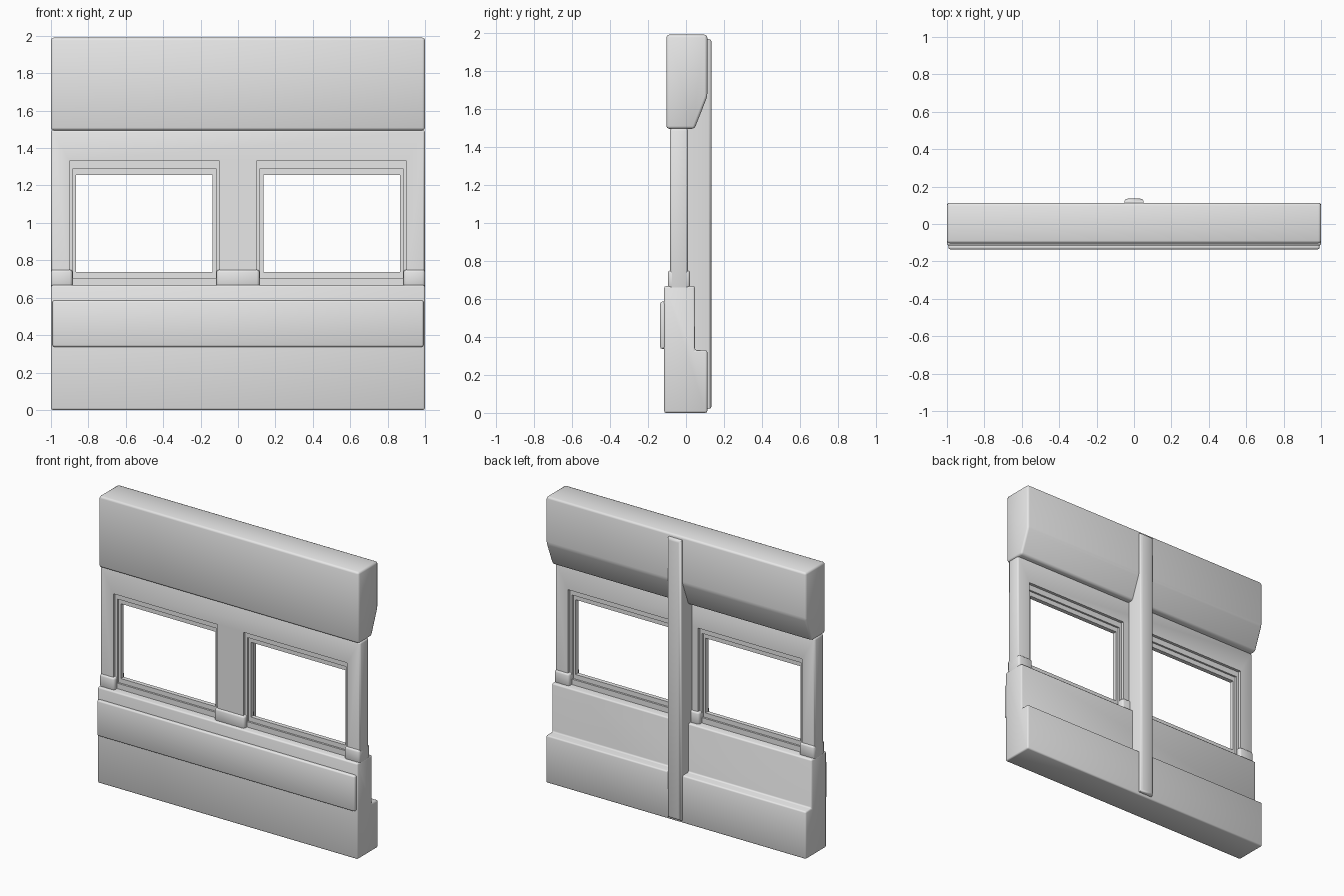
import bpy, bmesh, math

if "Cube" in bpy.data.objects:
    bpy.data.objects.remove(bpy.data.objects["Cube"])

grey = bpy.data.materials.new("plain_grey")
grey.diffuse_color = (0.8, 0.8, 0.8, 1)
grey.use_nodes = True
grey.node_tree.nodes["Principled BSDF"].inputs["Base Color"].default_value = grey.diffuse_color


def finish(name, bm, bevel, keep, segments):
    bmesh.ops.recalc_face_normals(bm, faces=bm.faces[:])
    if bevel:
        edges = [e for e in bm.edges if keep is None or all(keep(v.co) for v in e.verts)]
        bmesh.ops.bevel(bm, geom=edges, offset=bevel, segments=segments,
                        profile=0.5, affect='EDGES', clamp_overlap=True)
    mesh = bpy.data.meshes.new(name)
    bm.to_mesh(mesh)
    bm.free()
    ob = bpy.data.objects.new(name, mesh)
    bpy.context.collection.objects.link(ob)
    mesh.materials.append(grey)
    bpy.ops.object.select_all(action='DESELECT')
    ob.select_set(True)
    bpy.context.view_layer.objects.active = ob
    bpy.ops.object.shade_smooth_by_angle(angle=math.radians(50))
    return ob


def prism(name, pts, axis, a, b, bevel=0.0, keep=None, segments=2):
    """Extrude an outline from a to b; 'x' takes (y, z) points, 'y' takes (x, z)."""
    bm = bmesh.new()
    place = (lambda p: (a, p[0], p[1])) if axis == 'x' else (lambda p: (p[0], a, p[1]))
    face = bm.faces.new([bm.verts.new(place(p)) for p in pts])
    out = bmesh.ops.extrude_face_region(bm, geom=[face])
    shift = (b - a, 0, 0) if axis == 'x' else (0, b - a, 0)
    bmesh.ops.translate(bm, vec=shift,
                        verts=[v for v in out['geom'] if isinstance(v, bmesh.types.BMVert)])
    return finish(name, bm, bevel, keep, segments)


def box(name, x0, x1, y0, y1, z0, z1, bevel=0.0, keep=None):
    return prism(name, [(x0, z0), (x1, z0), (x1, z1), (x0, z1)], 'y', y0, y1, bevel, keep)


def ring(name, outer, rings):
    """Sweep nested rectangles (x0, x1, z0, z1, y) into a closed frame."""
    bm = bmesh.new()
    loops = []
    for x0, x1, z0, z1, y in rings:
        loops.append([bm.verts.new(c) for c in
                      ((x0, y, z0), (x1, y, z0), (x1, y, z1), (x0, y, z1))])
    for i, loop in enumerate(loops):
        nxt = loops[(i + 1) % len(loops)]
        for k in range(4):
            bm.faces.new((loop[k], loop[(k + 1) % 4], nxt[(k + 1) % 4], nxt[k]))
    return finish(name, bm, 0, None, 1)


# Top beam with a sloped lower back
prism("top_beam", [(-0.103, 1.495), (0.045, 1.495), (0.112, 1.665), (0.112, 1.99), (-0.103, 1.99)],
      'x', -1, 1, 0.014)

# Stepped base wall and the plank on its front
prism("base_wall", [(-0.115, 0), (0.112, 0), (0.112, 0.33), (0.047, 0.33),
                    (0.047, 0.667), (-0.115, 0.667)], 'x', -1, 1, 0.01)
box("front_plank", -0.992, 0.992, -0.136, -0.105, 0.337, 0.585, 0.01)

# Window wall: three posts joined by a header
prism("window_wall", [(-1, 0.65), (-0.9, 0.65), (-0.9, 1.33), (-0.1, 1.33), (-0.1, 0.65),
                      (0.1, 0.65), (0.1, 1.33), (0.9, 1.33), (0.9, 0.65), (1, 0.65),
                      (1, 1.497), (-1, 1.497)],
      'y', -0.085, 0.011, 0.012, lambda c: abs(c.x) > 0.99)

# Window frames with a stepped face on both sides
for side, c in (("left", -0.5), ("right", 0.5)):
    outer = (c - 0.402, c + 0.402, 0.66, 1.332)
    lip = (c - 0.382, c + 0.382, 0.705, 1.29)
    inner = (c - 0.365, c + 0.365, 0.737, 1.257)
    ring(side + "_window_frame", None,
         [outer + (-0.065,), lip + (-0.065,), lip + (-0.052,), inner + (-0.052,),
          inner + (-0.022,), lip + (-0.022,), lip + (-0.009,), outer + (-0.009,)])

# Post feet
for name, x0, x1 in (("left_foot", -1, -0.885), ("middle_foot", -0.115, 0.115),
                     ("right_foot", 0.885, 1)):
    box(name, x0, x1, -0.096, 0.022, 0.655, 0.75, 0.014)

# Tall strip up the back
box("back_strip", -0.052, 0.052, -0.03, 0.135, 0.02, 1.968, 0.016, lambda c: c.y > 0.1)
